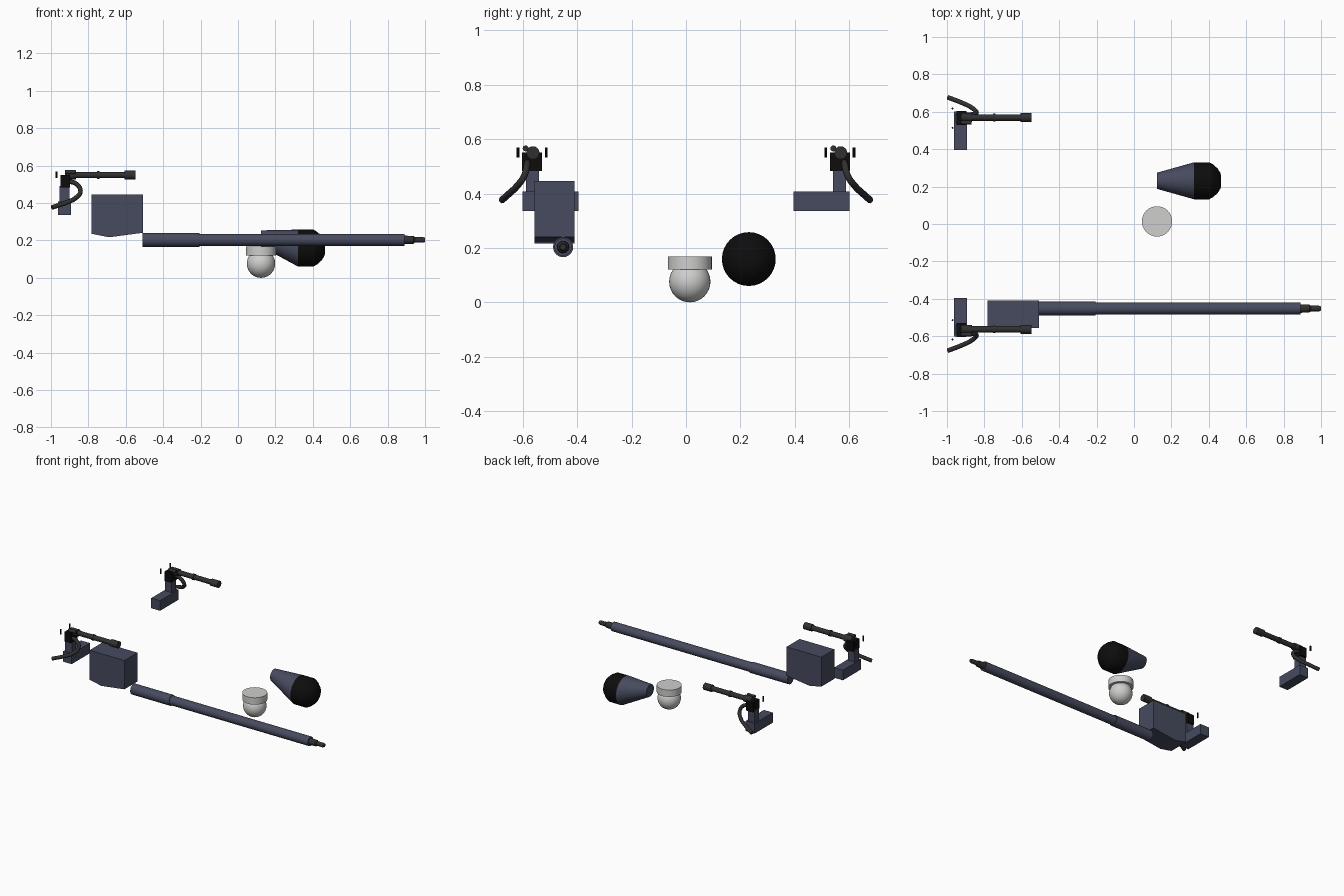
import bpy, bmesh, math
from mathutils import Vector

if "Cube" in bpy.data.objects:
    bpy.data.objects.remove(bpy.data.objects["Cube"])


def mat(name, r, g, b):
    m = bpy.data.materials.new(name)
    m.diffuse_color = (r, g, b, 1)
    m.use_nodes = True
    m.node_tree.nodes["Principled BSDF"].inputs["Base Color"].default_value = m.diffuse_color
    return m


SLATE = mat("slate blue", 0.062, 0.070, 0.113)
BLACK = mat("black", 0.004, 0.004, 0.004)
DARK = mat("dark gunmetal", 0.03, 0.03, 0.03)
WHITE = mat("light grey", 0.62, 0.62, 0.61)


def finish(bm, name, *mats):
    bmesh.ops.recalc_face_normals(bm, faces=bm.faces)
    me = bpy.data.meshes.new(name)
    bm.to_mesh(me)
    bm.free()
    ob = bpy.data.objects.new(name, me)
    bpy.context.collection.objects.link(ob)
    for m in mats:
        me.materials.append(m)
    bpy.ops.object.select_all(action='DESELECT')
    ob.select_set(True)
    bpy.context.view_layer.objects.active = ob
    bpy.ops.object.shade_smooth_by_angle(angle=math.radians(35))
    return ob


def prism(name, outline, y0, y1, m):
    """Extrude an x/z outline between two y positions."""
    bm = bmesh.new()
    a = [bm.verts.new((x, y0, z)) for x, z in outline]
    b = [bm.verts.new((x, y1, z)) for x, z in outline]
    n = len(a)
    bm.faces.new(a)
    bm.faces.new(b)
    for i in range(n):
        j = (i + 1) % n
        bm.faces.new((a[i], a[j], b[j], b[i]))
    return finish(bm, name, m)


def box(name, x0, x1, y0, y1, z0, z1, m):
    return prism(name, [(x0, z0), (x1, z0), (x1, z1), (x0, z1)], min(y0, y1), max(y0, y1), m)


def lathe(name, prof, centre, mats, axis='X', sides=24, rule=None):
    """Closed rings along an axis; prof = (position, radius, optional z shift)."""
    bm = bmesh.new()
    c = Vector(centre)
    rings = []
    for t, r, *s in prof:
        ring = []
        for i in range(sides):
            a = 2 * math.pi * i / sides
            u, v = r * math.cos(a), r * math.sin(a)
            p = (t, u, v + (s[0] if s else 0)) if axis == 'X' else (u, v, t)
            ring.append(bm.verts.new(c + Vector(p)))
        rings.append(ring)
    bm.faces.new(rings[0])
    bm.faces.new(rings[-1])
    for a, b in zip(rings, rings[1:]):
        for i in range(sides):
            j = (i + 1) % sides
            bm.faces.new((a[i], a[j], b[j], b[i]))
    if rule:
        for f in bm.faces:
            f.material_index = rule(f.calc_center_median())
    return finish(bm, name, *mats)


def tube(name, pts, radius, m):
    cu = bpy.data.curves.new(name, 'CURVE')
    cu.dimensions = '3D'
    cu.bevel_depth, cu.bevel_resolution, cu.use_fill_caps = radius, 2, True
    cu.resolution_u = 5
    sp = cu.splines.new('BEZIER')
    sp.bezier_points.add(len(pts) - 1)
    for bp, p in zip(sp.bezier_points, pts):
        bp.co = p
        bp.handle_left_type = bp.handle_right_type = 'AUTO'
    cu.materials.append(m)
    ob = bpy.data.objects.new(name, cu)
    bpy.context.collection.objects.link(ob)


# Two small machine guns on brackets, one on each side
for s, side in ((-1, "right"), (1, "left")):
    g = s * 0.566
    box(side + "_bracket_arm", -0.963, -0.893, s * 0.396, s * 0.602, 0.335, 0.407, SLATE)
    box(side + "_bracket_post", -0.955, -0.902, s * 0.54, s * 0.588, 0.407, 0.49, SLATE)
    box(side + "_receiver", -0.95, -0.898, g - 0.037, g + 0.037, 0.483, 0.551, BLACK)
    # jacket with clamp ring and thicker muzzle
    lathe(side + "_small_barrel",
          [(-0.925, 0.024), (-0.865, 0.024), (-0.865, 0.017), (-0.755, 0.017),
           (-0.755, 0.021), (-0.74, 0.021), (-0.74, 0.017), (-0.607, 0.017),
           (-0.607, 0.024), (-0.547, 0.024)], (0, g + 0.003, 0.55), [DARK], sides=16)
    lathe(side + "_side_canister", [(-0.925, 0.011), (-0.868, 0.011)],
          (0, g - 0.024, 0.566), [DARK], sides=12)
    for k in (-1, 1):
        lathe(side + "_hand_grip", [(0.533, 0.005), (0.57, 0.005)],
              (-0.97, g + k * 0.052, 0), [BLACK], 'Z', 10)
    # curved ammunition feed
    tube(side + "_ammo_feed",
         [(x, s * y, z) for x, y, z in ((-0.92, 0.583, 0.515), (-0.87, 0.585, 0.506),
          (-0.842, 0.595, 0.465), (-0.868, 0.622, 0.427), (-0.92, 0.648, 0.402),
          (-0.995, 0.677, 0.376))], 0.0125, DARK)

# Ammunition housing with shallow V underside
prism("cannon_housing", [(-0.783, 0.447), (-0.508, 0.447), (-0.508, 0.241),
                         (-0.69, 0.217), (-0.783, 0.236)], -0.557, -0.41, SLATE)

# Long stepped cannon barrel and dark muzzle
lathe("cannon_barrel", [(-0.51, 0.037), (-0.205, 0.037), (-0.205, 0.032), (0.89, 0.032)],
      (0, -0.452, 0.203), [SLATE])
lathe("cannon_muzzle", [(0.885, 0.023), (0.938, 0.021), (0.945, 0.015), (0.99, 0.015), (1.0, 0.011)],
      (0, -0.452, 0.203), [DARK])

# Sensor pod: oblique cone, flat along its top, with a black nose
lathe("sensor_pod", [(0.122, 0.043, 0.052), (0.322, 0.099), (0.402, 0.099), (0.422, 0.088),
                     (0.447, 0.066), (0.463, 0.04), (0.466, 0.02)],
      (0, 0.231, 0.159), [SLATE, BLACK], sides=32, rule=lambda c: int(c.x > 0.322))

# Hanging camera ball under its collar
lathe("camera_collar", [(0.12, 0.081), (0.169, 0.081)], (0.123, 0.014, 0), [WHITE], 'Z', 32)
bm = bmesh.new()
bmesh.ops.create_uvsphere(bm, u_segments=32, v_segments=16, radius=0.076)
bmesh.ops.translate(bm, verts=bm.verts, vec=(0.123, 0.014, 0.076))
finish(bm, "camera_ball", WHITE)
